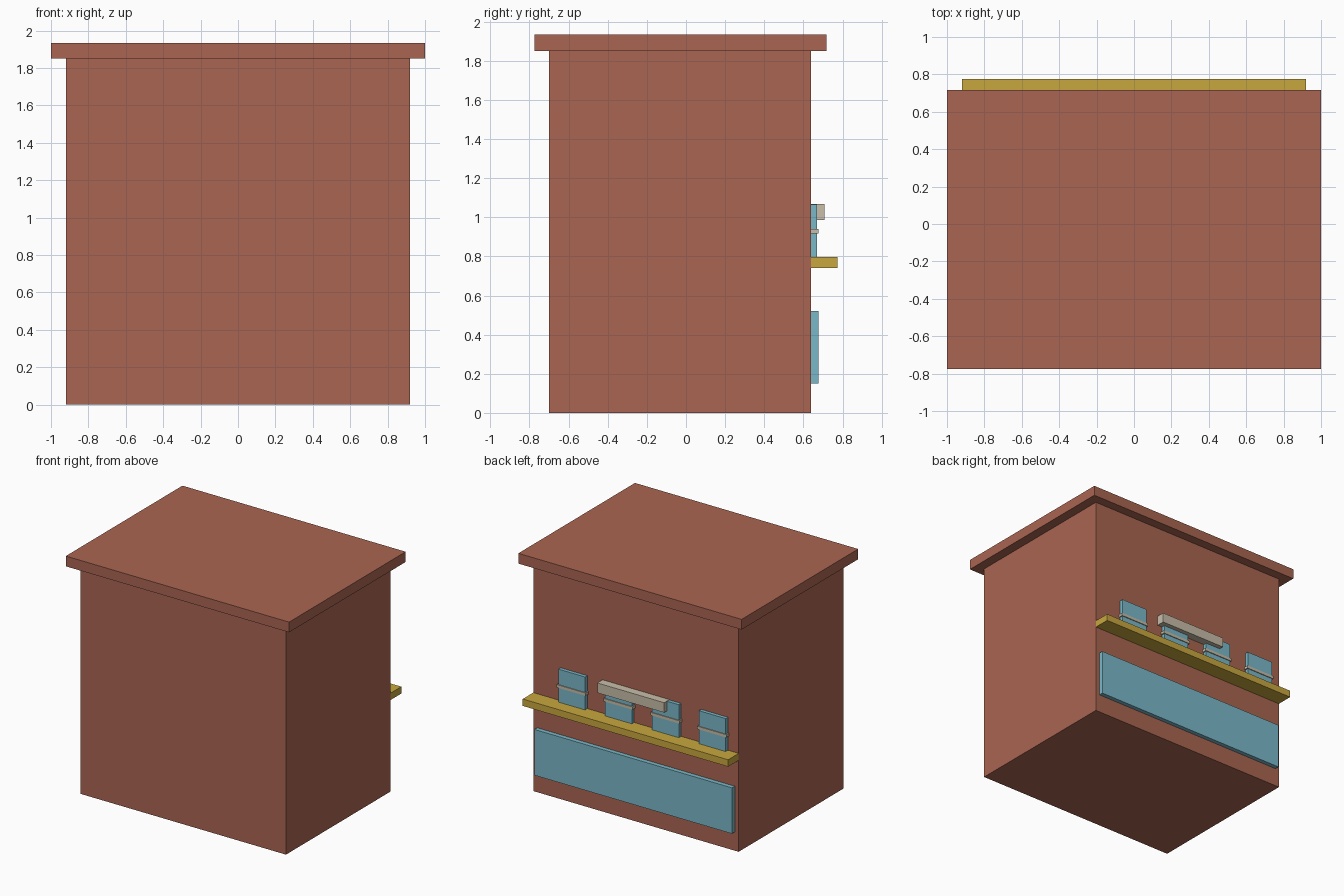
import bpy
import bmesh
from mathutils import Matrix, Vector

cube = bpy.data.objects.get("Cube")
if cube:
    bpy.data.objects.remove(cube, do_unlink=True)


def material(name, rgb):
    mat = bpy.data.materials.new(name)
    mat.use_nodes = True
    mat.diffuse_color = (*rgb, 1)
    mat.node_tree.nodes["Principled BSDF"].inputs["Base Color"].default_value = (*rgb, 1)
    return mat


brick = material("brick red", (0.40, 0.13, 0.083))
mustard = material("mustard yellow", (0.58, 0.39, 0.05))
glass = material("pale blue", (0.195, 0.48, 0.58))
cream = material("cream", (0.58, 0.515, 0.40))


def box(name, x, y, z, mat):
    """Add a box spanning the (min, max) ranges given for each axis."""
    low, high = (Vector(corner) for corner in zip(x, y, z))
    bm = bmesh.new()
    bmesh.ops.create_cube(bm, size=1)
    bm.transform(Matrix.Translation((low + high) / 2) @ Matrix.Diagonal((*(high - low), 1)))
    mesh = bpy.data.meshes.new(name)
    bm.to_mesh(mesh)
    bm.free()
    mesh.materials.append(mat)
    obj = bpy.data.objects.new(name, mesh)
    bpy.context.collection.objects.link(obj)
    return obj


WALL = 0.64        # back wall plane that carries the counter
COUNTER_TOP = 0.797

# Main block and overhanging roof slab
box("body", (-0.92, 0.92), (-0.70, WALL), (0, 1.85), brick)
box("roof", (-1, 1), (-0.775, 0.717), (1.85, 1.933), brick)

# Counter with the large panel below it
box("counter", (-0.92, 0.92), (WALL, 0.775), (0.741, COUNTER_TOP), mustard)
box("lower_panel", (-0.885, 0.885), (WALL, 0.676), (0.151, 0.522), glass)

# Row of small panes standing on the counter, each with a cross bar
for i in range(4):
    centre = 0.556 - 0.42 * i
    box(f"pane_{i + 1}", (centre - 0.12, centre + 0.12), (WALL, 0.669), (COUNTER_TOP, 1.064), glass)
    box(f"pane_bar_{i + 1}", (centre - 0.13, centre + 0.13), (WALL, 0.676), (0.916, 0.939), cream)

# Blank sign board above the counter
box("sign_board", (-0.3, 0.3), (WALL, 0.707), (0.987, 1.067), cream)
